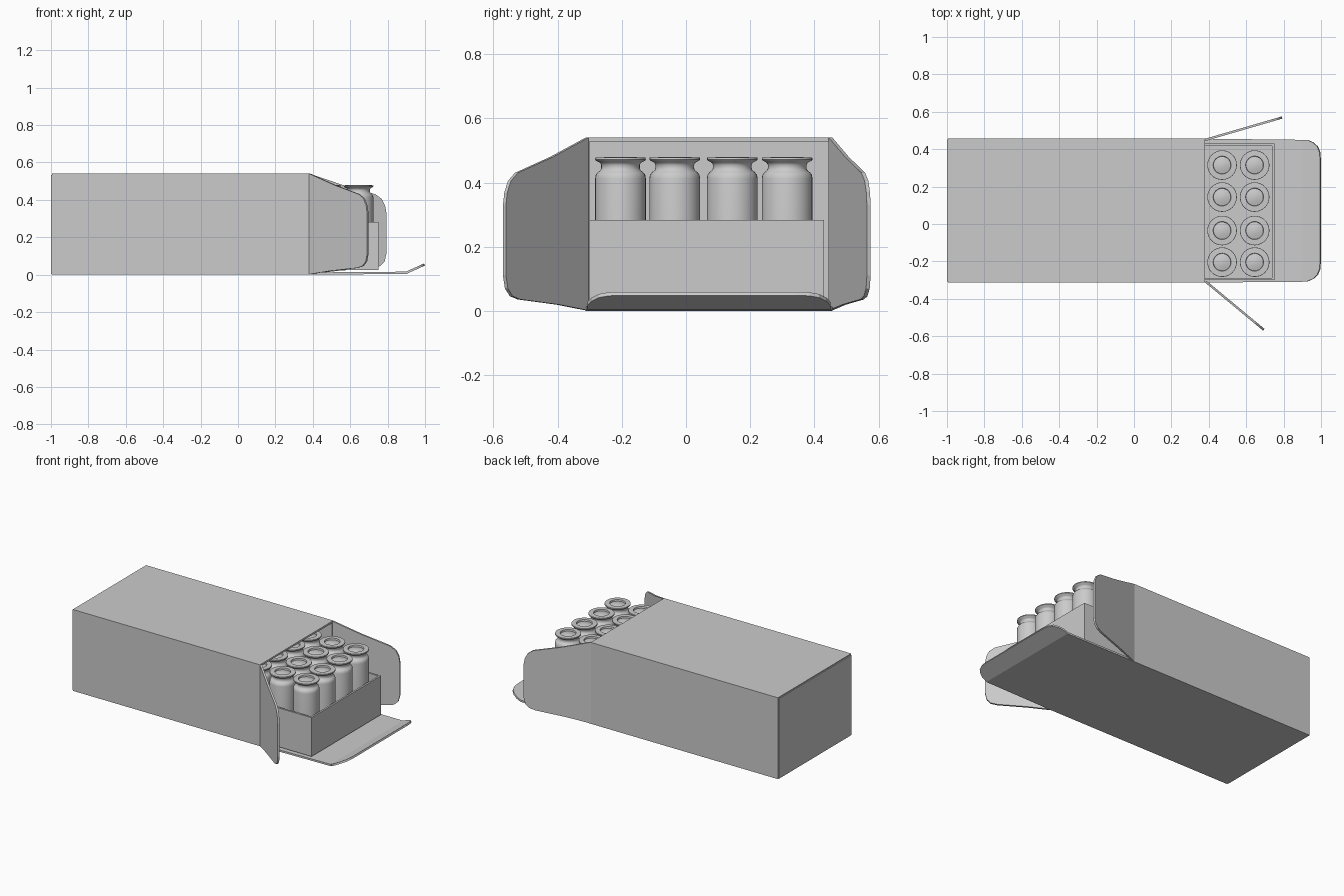
import bpy, bmesh, math
from mathutils import Vector, Matrix

if "Cube" in bpy.data.objects:
    bpy.data.objects.remove(bpy.data.objects["Cube"])

Y0, Y1, H = -0.313, 0.456, 0.54   # sleeve sides and height
X0, X1 = -1.0, 0.38               # closed end and open mouth
T = 0.012                         # card thickness


def finish(name, bm):
    bmesh.ops.recalc_face_normals(bm, faces=bm.faces)
    me = bpy.data.meshes.new(name)
    bm.to_mesh(me)
    bm.free()
    ob = bpy.data.objects.new(name, me)
    bpy.context.collection.objects.link(ob)
    return ob


def box(name, lo, hi):
    bm = bmesh.new()
    bmesh.ops.create_cube(bm, size=1)
    for v in bm.verts:
        v.co = Vector([lo[i] + (v.co[i] + 0.5) * (hi[i] - lo[i]) for i in range(3)])
    return finish(name, bm)


def plate(name, outline, origin, u, w, n):
    """Extrude a 2D outline, lying in the u/w plane, along n."""
    bm = bmesh.new()
    o, u, w, n = map(Vector, (origin, u, w, n))
    f = bm.faces.new([bm.verts.new(o + u * a + w * b) for a, b in outline])
    ext = bmesh.ops.extrude_face_region(bm, geom=[f])
    moved = [g for g in ext["geom"] if isinstance(g, bmesh.types.BMVert)]
    bmesh.ops.translate(bm, verts=moved, vec=n)
    return finish(name, bm)


# Outer sleeve panels and closed end
box("sleeve_bottom", (X0 + 0.006, Y0, 0), (X1, Y1, T))
box("sleeve_top", (X0 + 0.006, Y0, H - T), (X1, Y1, H))
box("sleeve_front_side", (X0 + 0.006, Y0, T), (X1, Y0 + T, H - T))
box("sleeve_back_side", (X0 + 0.006, Y1 - T, T), (X1, Y1, H - T))
box("sleeve_end_panel", (X0, Y0 + 0.005, 0.003), (X0 + 0.015, Y1 - 0.005, H - 0.006))

# Two side flaps, swung outward
flap = [(0, 0.002), (0.15, 0.02), (0.345, 0.036), (0.385, 0.046), (0.41, 0.07),
        (0.42, 0.11), (0.42, 0.33), (0.413, 0.37), (0.395, 0.405), (0.36, 0.43),
        (0.18, 0.48), (0, 0.54)]
for name, y, tip, s in (("flap_back", Y1, (0.79, 0.575), 1),
                        ("flap_front", Y0, (0.69, -0.57), -1)):
    d = Vector((tip[0] - X1, tip[1] - y, 0))
    u = d / 0.42
    inward = Vector((d.y, -d.x, 0)).normalized() * s * T
    plate(name, flap, (X1, y, 0), u, (0, 0, 1), inward)

# Bottom lid flap and its bent-up tuck edge
lid = [(0.0, Y0), (0.52, Y0 + 0.004), (0.52, Y1 - 0.006), (0.0, Y1)]
plate("lid_flap", lid, (X1, 0, 0), (1, 0, 0.008), (0, 1, 0), (0, 0, T))
half = 0.378
mid = (Y0 + Y1) / 2
side = [(0, half), (0.03, half), (0.06, half - 0.013), (0.084, half - 0.035),
        (0.096, half - 0.065), (0.1, half - 0.11)]
tuck = side + [(a, -b) for a, b in reversed(side)]
plate("lid_tuck", tuck, (0.9, mid, 0.004), (1, 0, 0.45), (0, 1, 0), (-0.005, 0, 0.011))

# Sliding inner tray
TX0, TX1, TY0, TY1, TZ0, TZ1 = -0.52, 0.75, -0.3, 0.43, 0.025, 0.283
box("tray_floor", (TX0, TY0, TZ0), (TX1, TY1, TZ0 + T))
for name, lo, hi in (("tray_end_outer", (TX1 - T, TY0), (TX1, TY1)),
                     ("tray_end_inner", (TX0, TY0), (TX0 + T, TY1)),
                     ("tray_side_front", (TX0 + T, TY0), (TX1 - T, TY0 + T)),
                     ("tray_side_back", (TX0 + T, TY1 - T), (TX1 - T, TY1))):
    box(name, (*lo, TZ0 + T), (*hi, TZ1))

# Vial: lathed body, neck, flat rim and domed stopper
profile = [(0, 0.038), (0.072, 0.038), (0.079, 0.046), (0.079, 0.412), (0.077, 0.424),
           (0.071, 0.432), (0.063, 0.438), (0.06, 0.445), (0.06, 0.455), (0.064, 0.462),
           (0.076, 0.468), (0.079, 0.472), (0.078, 0.478), (0.048, 0.479), (0.046, 0.469),
           (0.03, 0.473), (0.015, 0.476), (0, 0.477)]
bm = bmesh.new()
vs = [bm.verts.new((r, 0, z)) for r, z in profile]
es = [bm.edges.new(p) for p in zip(vs, vs[1:])]
bmesh.ops.spin(bm, geom=vs + es, cent=(0, 0, 0), axis=(0, 0, 1),
               angle=math.tau, steps=32, use_duplicate=False)
bmesh.ops.remove_doubles(bm, verts=bm.verts, dist=0.0001)
vial = finish("vial", bm)
bpy.context.view_layer.objects.active = vial
vial.select_set(True)
bpy.ops.object.shade_smooth_by_angle(angle=math.radians(40))

# Rows of vials filling the tray
for i in range(7):
    for j, y in enumerate((-0.204, -0.035, 0.144, 0.315)):
        ob = vial if i == j == 0 else vial.copy()
        if ob is not vial:
            ob.name = f"vial_{i}_{j}"
            bpy.context.collection.objects.link(ob)
        ob.location = (0.645 - 0.174 * i, y, 0)
